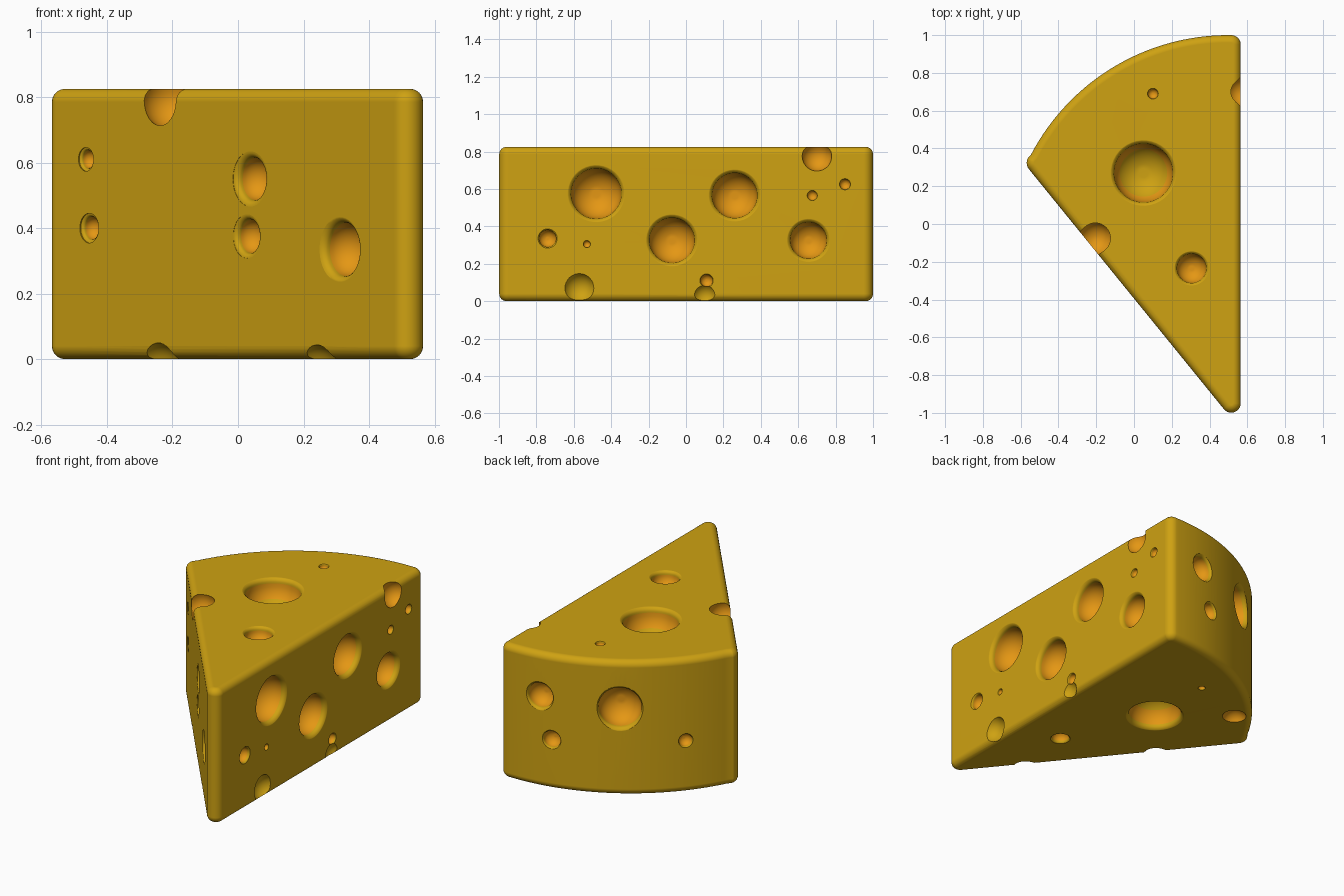
import bpy, bmesh, math
from mathutils import Vector

if "Cube" in bpy.data.objects:
    bpy.data.objects.remove(bpy.data.objects["Cube"])

H = 0.825          # wedge height
B = 0.04           # edge rounding


def material(name, rgb):
    m = bpy.data.materials.new(name)
    m.diffuse_color = (*rgb, 1)
    m.use_nodes = True
    m.node_tree.nodes["Principled BSDF"].inputs["Base Color"].default_value = m.diffuse_color
    return m


MATS = [material("cheese_yellow", (0.62, 0.36, 0.006)),
        material("hole_orange", (0.78, 0.31, 0.007))]


def make_object(name, bm):
    bmesh.ops.recalc_face_normals(bm, faces=bm.faces)
    me = bpy.data.meshes.new(name)
    bm.to_mesh(me)
    bm.free()
    for m in MATS:
        me.materials.append(m)
    ob = bpy.data.objects.new(name, me)
    bpy.context.collection.objects.link(ob)
    return ob


def loft(bm, rings, mats=None):
    # bridge closed rings of points and cap both ends
    vr = [[bm.verts.new(p) for p in r] for r in rings]
    n = len(vr[0])
    for k in range(len(vr) - 1):
        for i in range(n):
            j = (i + 1) % n
            f = bm.faces.new((vr[k][i], vr[k][j], vr[k + 1][j], vr[k + 1][i]))
            f.material_index = mats[k] if mats else 0
    for k, r in ((0, vr[0]), (-1, vr[-1])):
        f = bm.faces.new(r)
        f.material_index = mats[k] if mats else 0


# wedge outline made of four arcs: tip, back right corner, round rind, left corner
ARCS = [(0.515, -0.949, 0.05, -141.1, 0, 10), (0.515, 0.95, 0.05, 0, 88, 8),
        (0.50, -0.18, 1.18, 90, 152.5, 48), (-0.513, 0.324, 0.055, 154, 218.9, 8)]


def outline(inset, z):
    pts = []
    for cx, cy, r, a0, a1, n in ARCS:
        for i in range(n + 1):
            a = math.radians(a0 + (a1 - a0) * i / n)
            pts.append((cx + (r - inset) * math.cos(a), cy + (r - inset) * math.sin(a), z))
    return pts


bm = bmesh.new()
steps = [i / 6 * math.pi / 2 for i in range(7)]
low = [outline(B * (1 - math.sin(a)), B * (1 - math.cos(a))) for a in steps]
high = [outline(B * (1 - math.sin(a)), H - B * (1 - math.cos(a))) for a in reversed(steps)]
loft(bm, low + high)
cheese = make_object("cheese_wedge", bm)
cutters = []


def hole(pos, normal, R, yellow_floor=False):
    # turned bowl with a soft flared rim
    f = min(0.03, R * 0.3)
    prof, mats = [], []
    n = 10
    for i in range(1, n + 1):
        a = i / n * math.pi / 2
        prof.append((R * math.sin(a), -f - 0.9 * R * math.cos(a)))
        mats.append(0 if yellow_floor and i < 6 else 1)
    mats[-1] = 0
    for i in range(1, 7):
        a = i / 6 * math.pi / 2
        prof.append((R + f - f * math.cos(a), -f + f * math.sin(a) + 0.002))
        mats.append(0)
    prof.append((R + f, 0.08))
    rot = Vector(normal).to_track_quat('Z', 'Y')
    seg = 40 if R > 0.06 else 24
    rings = [[Vector(pos) + rot @ Vector((r * math.cos(t), r * math.sin(t), z))
              for t in (2 * math.pi * (i + 0.37) / seg for i in range(seg))] for r, z in prof]
    bm = bmesh.new()
    loft(bm, rings, mats)
    cutters.append(make_object("hole_cutter", bm))


def notch(pos, R, mat):
    # ball that bites into an edge
    bm = bmesh.new()
    bmesh.ops.create_uvsphere(bm, u_segments=32, v_segments=18, radius=R)
    bmesh.ops.translate(bm, verts=bm.verts, vec=pos)
    for f in bm.faces:
        f.material_index = mat
    cutters.append(make_object("notch_cutter", bm))


# top and bottom holes
for x, y, r, fl in ((0.05, 0.27, 0.155, True), (0.305, -0.235, 0.077, False), (0.10, 0.69, 0.026, False)):
    hole((x, y, H), (0, 0, 1), r, fl)
for x, y, r, fl in ((0.04, 0.235, 0.15, True), (0.29, -0.316, 0.05, False), (0.04, 0.656, 0.02, False)):
    hole((x, y, 0), (0, 0, -1), r, fl)
# right face holes
for y, z, r in ((-0.48, 0.575, 0.134), (-0.075, 0.325, 0.12), (0.26, 0.565, 0.12), (0.655, 0.325, 0.097),
                (-0.74, 0.335, 0.045), (-0.53, 0.305, 0.018), (0.675, 0.565, 0.025), (0.85, 0.625, 0.027),
                (0.11, 0.11, 0.032)):
    hole((0.565, y, z), (1, 0, 0), r)
# slanted face holes
for x, z, r in ((0.04, 0.55, 0.065), (0.03, 0.375, 0.052), (0.313, 0.335, 0.082),
                (-0.46, 0.61, 0.028), (-0.45, 0.40, 0.035)):
    hole((x, -0.39 - 1.24 * x, z), (-0.778, -0.628, 0), r)
# round rind holes
for deg, z, r in ((122, 0.535, 0.12), (99.5, 0.56, 0.075), (103, 0.305, 0.05), (140, 0.32, 0.038)):
    c, s = math.cos(math.radians(deg)), math.sin(math.radians(deg))
    hole((0.5 + 1.18 * c, -0.18 + 1.18 * s, z), (c, s, 0), r)
# bites on the edges
for pos, r, m in (((0.575, 0.70, 0.775), 0.08, 1), ((-0.205, -0.075, 0.79), 0.088, 1),
                  ((0.60, -0.57, 0.07), 0.085, 0), ((0.60, 0.10, 0.03), 0.065, 0),
                  ((-0.25, -0.10, -0.03), 0.08, 0), ((0.23, -0.70, -0.035), 0.08, 0),
                  ((-0.313, 0.528, -0.03), 0.075, 1)):
    notch(pos, r, m)

# cut everything out and keep the finished mesh
for c in cutters:
    c.hide_render = True
    mod = cheese.modifiers.new("cut", 'BOOLEAN')
    mod.operation = 'DIFFERENCE'
    mod.solver = 'EXACT'
    mod.object = c
dg = bpy.context.evaluated_depsgraph_get()
cheese_mesh = bpy.data.meshes.new_from_object(cheese.evaluated_get(dg))
cheese.modifiers.clear()
cheese.data = cheese_mesh
for c in cutters:
    bpy.data.objects.remove(c)

bpy.context.view_layer.objects.active = cheese
cheese.select_set(True)
bpy.ops.object.shade_smooth_by_angle(angle=math.radians(35))
wn = cheese.modifiers.new("even_shading", 'WEIGHTED_NORMAL')
wn.keep_sharp = True
